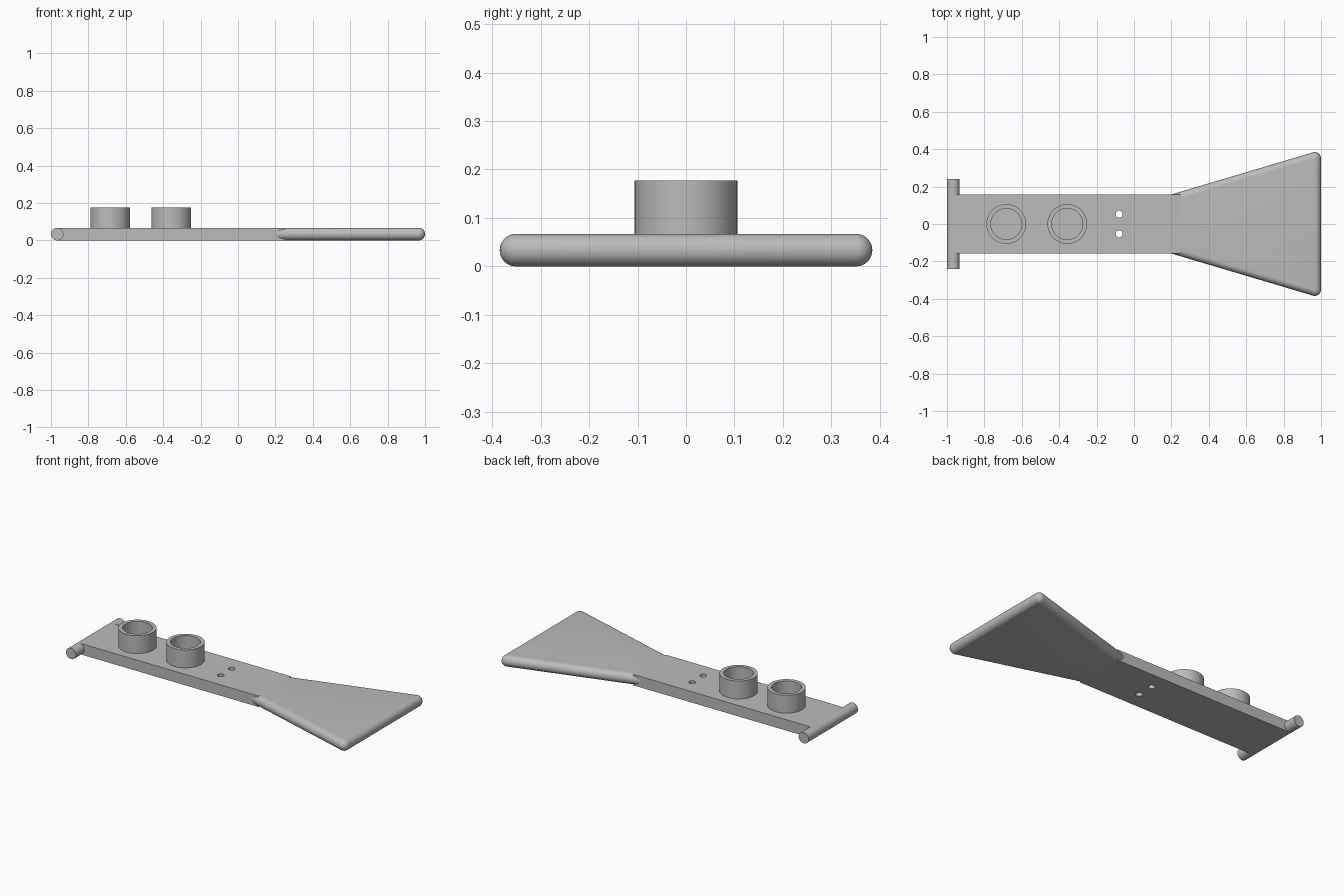
import bpy, bmesh, math
from mathutils import Matrix, Vector

cube = bpy.data.objects.get("Cube")
if cube:
    bpy.data.objects.remove(cube, do_unlink=True)

THICK = 0.067          # plate thickness
R = THICK / 2          # edge rounding and rod radius
HALF_W = 0.158         # half width of the handle

grey = bpy.data.materials.new("plain_grey")
grey.use_nodes = True
colour = (0.5, 0.5, 0.5, 1)
grey.diffuse_color = colour
grey.node_tree.nodes["Principled BSDF"].inputs["Base Color"].default_value = colour


def finish(bm, name, smooth=True):
    bmesh.ops.recalc_face_normals(bm, faces=bm.faces)
    mesh = bpy.data.meshes.new(name)
    bm.to_mesh(mesh)
    bm.free()
    mesh.materials.append(grey)
    obj = bpy.data.objects.new(name, mesh)
    bpy.context.collection.objects.link(obj)
    bpy.ops.object.select_all(action='DESELECT')
    obj.select_set(True)
    bpy.context.view_layer.objects.active = obj
    if smooth:
        bpy.ops.object.shade_smooth_by_angle(angle=math.radians(35))
    return obj


def cylinder(name, radius, length, centre, axis='Z'):
    bm = bmesh.new()
    turn = Matrix.Rotation(math.pi / 2, 4, 'X') if axis == 'Y' else Matrix()
    bmesh.ops.create_cone(bm, cap_ends=True, segments=48, radius1=radius, radius2=radius,
                          depth=length, matrix=Matrix.Translation(centre) @ turn)
    return finish(bm, name)


# Flat handle, from the rod's axis into the blade
x0, x1 = -1 + R, 0.25
bm = bmesh.new()
bmesh.ops.create_cube(bm, size=1, matrix=Matrix.Translation(((x0 + x1) / 2, 0, R))
                      @ Matrix.Diagonal((x1 - x0, 2 * HALF_W, THICK, 1)))
handle = finish(bm, "handle", smooth=False)

# Two small screw holes through the handle
for y in (-0.053, 0.053):
    cutter = cylinder("hole_cutter", 0.019, 0.3, (-0.08, y, R))
    cutter.hide_render = True
    bpy.context.view_layer.objects.active = handle
    mod = handle.modifiers.new("hole", 'BOOLEAN')
    mod.operation = 'DIFFERENCE'
    mod.solver = 'EXACT'
    mod.object = cutter
    bpy.ops.object.modifier_apply(modifier=mod.name)
    bpy.data.objects.remove(cutter, do_unlink=True)

# Flared blade with fully rounded edges: a hull around four corner spheres
bm = bmesh.new()
for x, y in ((0.21, 0.126), (1 - R, 0.351)):
    for side in (-1, 1):
        bmesh.ops.create_uvsphere(bm, u_segments=32, v_segments=16, radius=R,
                                  matrix=Matrix.Translation((x, side * y, R)))
hull = bmesh.ops.convex_hull(bm, input=bm.verts)
inside = {g for g in hull["geom_interior"] + hull["geom_unused"]
          if isinstance(g, bmesh.types.BMVert)}
bmesh.ops.delete(bm, geom=list(inside), context='VERTS')
bmesh.ops.dissolve_limit(bm, angle_limit=math.radians(0.5), verts=bm.verts, edges=bm.edges)
finish(bm, "blade")

# Cross rod at the narrow end
cylinder("pivot_rod", R, 0.48, (-1 + R, 0, R), 'Y')

# Two open cups: a rectangular wall section turned about an upright axis
for name, x in (("outer_cup", -0.683), ("inner_cup", -0.357)):
    bm = bmesh.new()
    section = [(0.083, 0.05), (0.106, 0.05), (0.106, 0.177), (0.083, 0.177)]
    verts = [bm.verts.new((x + r, 0, z)) for r, z in section]
    edges = [bm.edges.new((verts[i], verts[(i + 1) % 4])) for i in range(4)]
    bmesh.ops.spin(bm, geom=verts + edges, cent=Vector((x, 0, 0)), axis=(0, 0, 1),
                   angle=math.tau, steps=64)
    bmesh.ops.remove_doubles(bm, verts=bm.verts, dist=0.0001)
    finish(bm, name)
